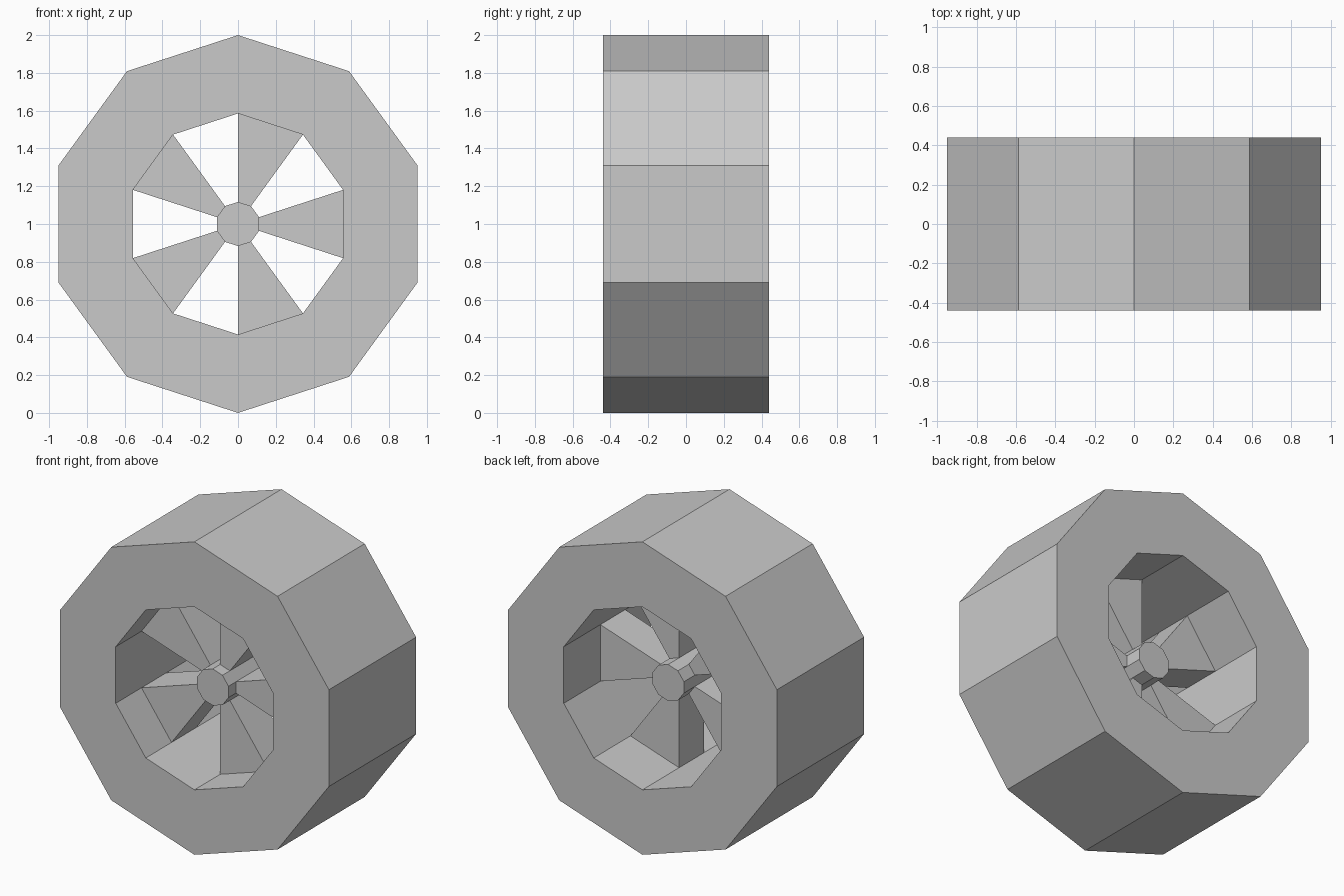
import bpy
import bmesh
from math import cos, sin, radians

SIDES = 10
STEP = 360 / SIDES
CENTRE_Z = 1.0
TYRE_R, RIM_R, HUB_R = 1.0, 0.585, 0.117

cube = bpy.data.objects.get("Cube")
if cube:
    bpy.data.objects.remove(cube, do_unlink=True)

grey = bpy.data.materials.new("plain_grey")
grey.use_nodes = True
colour = (0.59, 0.59, 0.59, 1)
grey.diffuse_color = colour
grey.node_tree.nodes["Principled BSDF"].inputs["Base Color"].default_value = colour


def point(radius, index, y):
    """Corner of a ten-sided ring standing upright, counted from the top."""
    a = radians(90 + index * STEP)
    return (radius * cos(a), y, CENTRE_Z + radius * sin(a))


def finish(name, bm):
    bmesh.ops.remove_doubles(bm, verts=bm.verts, dist=1e-5)
    bmesh.ops.recalc_face_normals(bm, faces=bm.faces)
    mesh = bpy.data.meshes.new(name)
    bm.to_mesh(mesh)
    bm.free()
    mesh.materials.append(grey)
    obj = bpy.data.objects.new(name, mesh)
    bpy.context.collection.objects.link(obj)
    return obj


def quad(bm, *corners):
    bm.faces.new([bm.verts.new(c) for c in corners])


# Tyre: lathe a rectangular section around ten flat sides
bm = bmesh.new()
section = [(RIM_R, -0.44), (TYRE_R, -0.44), (TYRE_R, 0.44), (RIM_R, 0.44)]
for i in range(SIDES):
    for (r1, y1), (r2, y2) in zip(section, section[1:] + section[:1]):
        quad(bm, point(r1, i, y1), point(r2, i, y2),
             point(r2, i + 1, y2), point(r1, i + 1, y1))
finish("tyre", bm)

# Hub: short ten-sided cylinder in the middle
bm = bmesh.new()
front_y, back_y = -0.255, 0.18
for y in (front_y, back_y):
    bm.faces.new([bm.verts.new(point(HUB_R, i, y)) for i in range(SIDES)])
for i in range(SIDES):
    quad(bm, point(HUB_R, i, front_y), point(HUB_R, i + 1, front_y),
         point(HUB_R, i + 1, back_y), point(HUB_R, i, back_y))
finish("hub", bm)

# Spokes: a wedge in every second sector, closed by the hub and the rim
front_y, back_y = -0.18, 0.07
for n, i in enumerate(range(1, SIDES, 2)):
    bm = bmesh.new()
    for y in (front_y, back_y):
        quad(bm, point(HUB_R, i, y), point(RIM_R, i, y),
             point(RIM_R, i + 1, y), point(HUB_R, i + 1, y))
    for j in (i, i + 1):
        quad(bm, point(HUB_R, j, front_y), point(RIM_R, j, front_y),
             point(RIM_R, j, back_y), point(HUB_R, j, back_y))
    finish(f"spoke_{n + 1}", bm)
